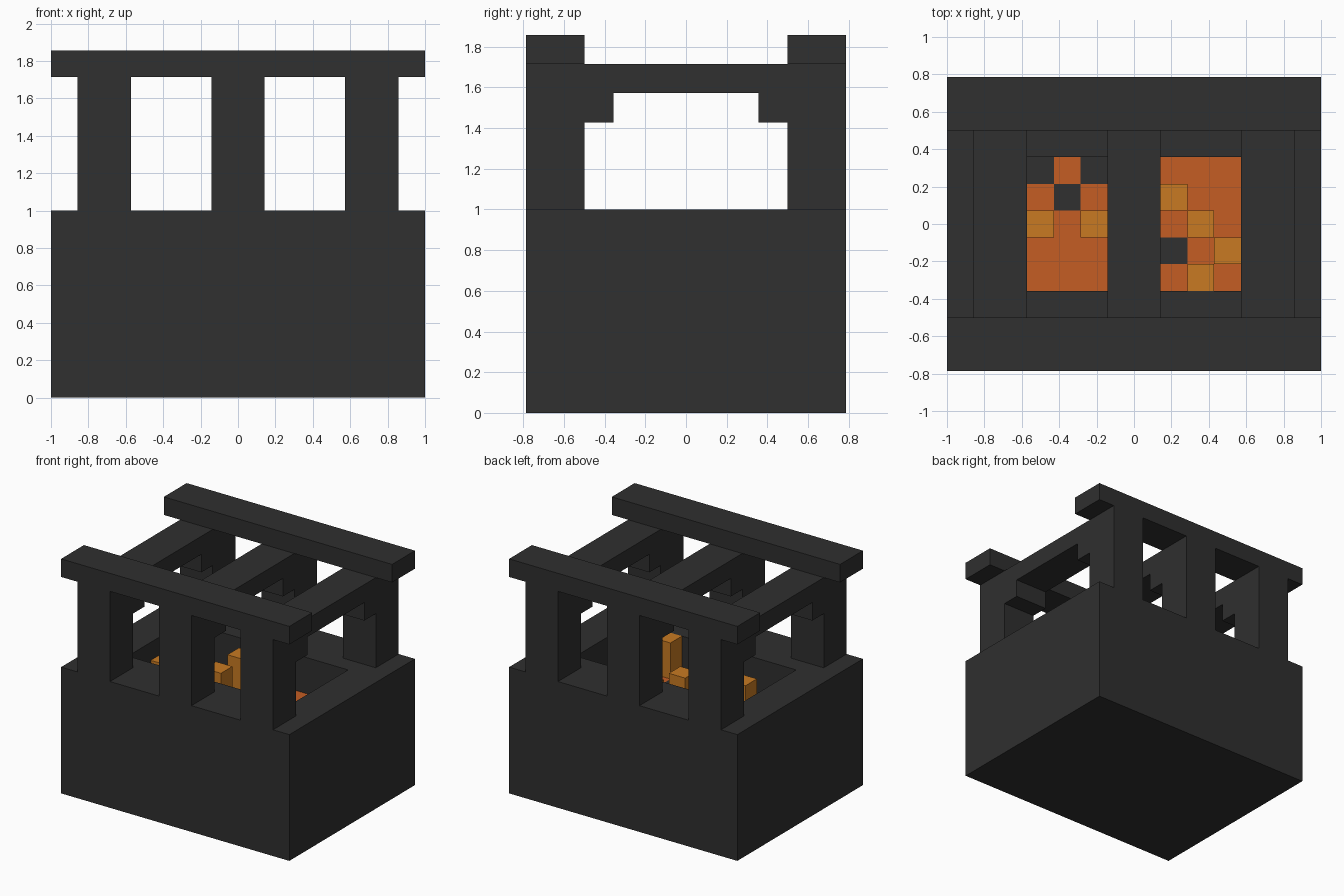
import bpy
import bmesh
from mathutils import Vector

if "Cube" in bpy.data.objects:
    bpy.data.objects.remove(bpy.data.objects["Cube"], do_unlink=True)

U = 1 / 7          # one block
FLOOR, RIM = 5, 7  # heights in blocks


def material(name, rgb):
    m = bpy.data.materials.new(name)
    m.use_nodes = True
    m.diffuse_color = (*rgb, 1)
    m.node_tree.nodes["Principled BSDF"].inputs["Base Color"].default_value = (*rgb, 1)
    return m


STONE = material("dark_stone", (0.029, 0.029, 0.029))
EMBER = material("ember_orange", (0.56, 0.11, 0.017))
FLAME = material("flame_amber", (0.58, 0.195, 0.016))


def finish(bm, name, *mats):
    mesh = bpy.data.meshes.new(name)
    bm.to_mesh(mesh)
    bm.free()
    for m in mats:
        mesh.materials.append(m)
    obj = bpy.data.objects.new(name, mesh)
    bpy.context.collection.objects.link(obj)
    return obj


def box(name, lo, hi, mat):
    """Box between two corners given in blocks."""
    lo, hi = Vector(lo) * U, Vector(hi) * U
    bm = bmesh.new()
    bmesh.ops.create_cube(bm, size=1)
    bmesh.ops.scale(bm, vec=hi - lo, verts=bm.verts)
    bmesh.ops.translate(bm, vec=(lo + hi) / 2, verts=bm.verts)
    return finish(bm, name, mat)


# Base: solid block whose top is inset and sunk into an open pit
bm = bmesh.new()
bmesh.ops.create_cube(bm, size=1)
bmesh.ops.scale(bm, vec=(14 * U, 11 * U, RIM * U), verts=bm.verts)
bmesh.ops.translate(bm, vec=(0, 0, RIM * U / 2), verts=bm.verts)
top = max(bm.faces, key=lambda f: f.calc_center_median().z)
top = bmesh.ops.extrude_discrete_faces(bm, faces=[top])["faces"][0]
bmesh.ops.scale(bm, vec=(10 / 14, 5 / 11, 1), verts=top.verts)
top = bmesh.ops.extrude_discrete_faces(bm, faces=[top])["faces"][0]
bmesh.ops.translate(bm, vec=(0, 0, (FLOOR - RIM) * U), verts=top.verts)
bmesh.ops.delete(bm, geom=[top], context="FACES_ONLY")
bmesh.ops.recalc_face_normals(bm, faces=bm.faces)
finish(bm, "base", STONE)

# Ember bed: one face per block, a few of them dark coals
coals = {(1, 4), (3, 4), (2, 3), (6, 1)}
bm = bmesh.new()
bmesh.ops.create_grid(bm, x_segments=10, y_segments=5, size=0.5)
bmesh.ops.scale(bm, vec=(10 * U, 5 * U, 1), verts=bm.verts)
bmesh.ops.translate(bm, vec=(0, 0, FLOOR * U), verts=bm.verts)
for f in bm.faces:
    c = f.calc_center_median() / U
    f.material_index = int((int(c.x + 5), int(c.y + 2.5)) in coals)
finish(bm, "ember_bed", EMBER, STONE)

# Flames: column, row and height in blocks
flames = [(0, 2, 1), (1, 2, 2), (3, 2, 1), (4, 3, 2), (4, 1, 2),
          (6, 3, 1), (7, 2, 2), (8, 1, 1), (7, 0, 2)]
for i, j, h in flames:
    x, y = i - 5, j - 2.5
    box("flame", (x, y, FLOOR), (x + 1, y + 1, FLOOR + h), FLAME)

# Frame: three post pairs with brackets and cross beams, two long rails
for x in (-6, -1, 4):
    box("cross_beam", (x, -3.5, 11), (x + 2, 3.5, 12), STONE)
    for y in (-5.5, 3.5):
        box("post", (x, y, RIM), (x + 2, y + 2, 12), STONE)
    for y in (-3.5, 2.5):
        box("bracket", (x, y, 10), (x + 2, y + 1, 11), STONE)
for y in (-5.5, 3.5):
    box("top_rail", (-7, y, 12), (7, y + 2, 13), STONE)
